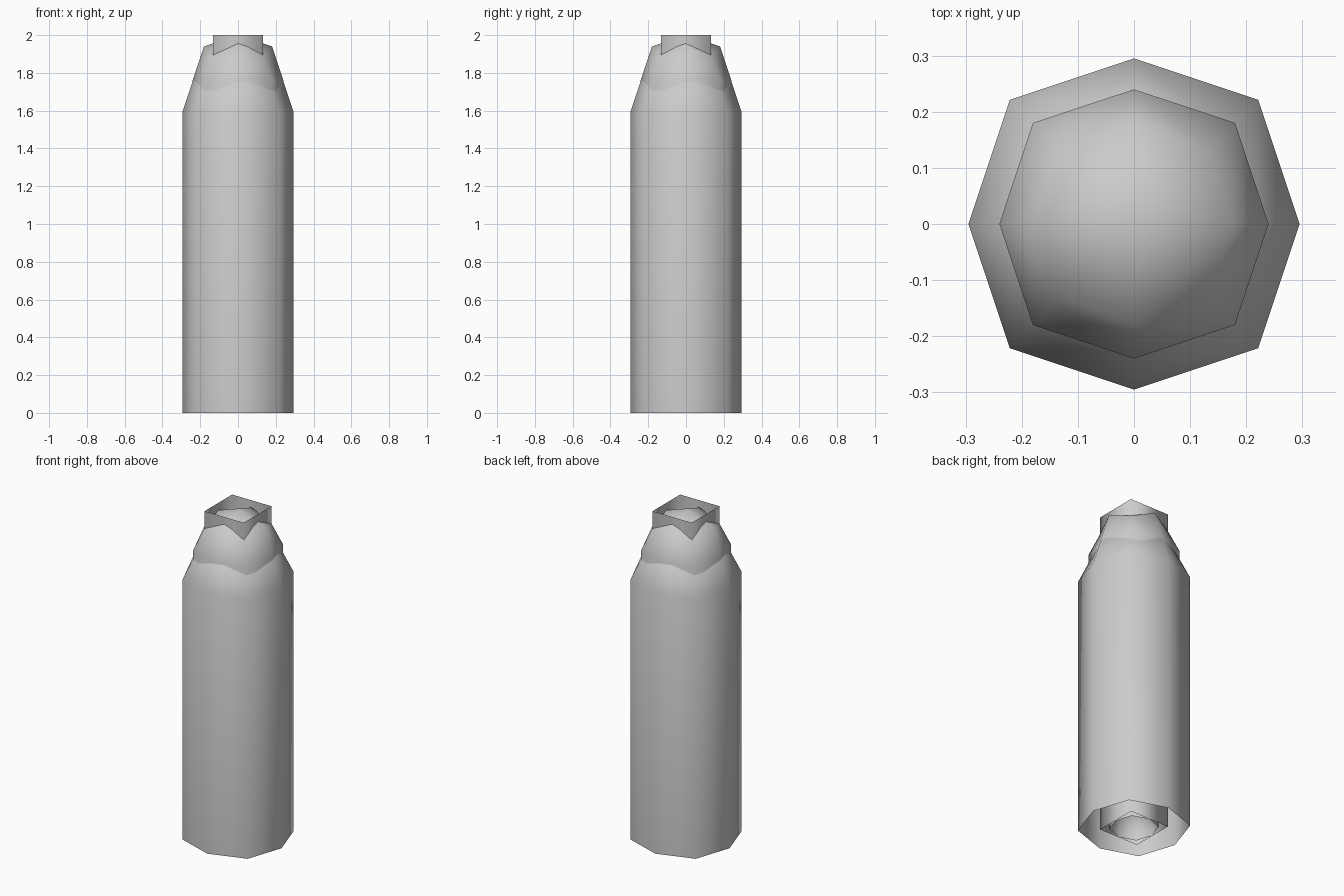
import bpy
import bmesh

default_cube = bpy.data.objects.get("Cube")
if default_cube:
    bpy.data.objects.remove(default_cube, do_unlink=True)

grey = bpy.data.materials.new("light grey")
grey.use_nodes = True
grey.diffuse_color = (0.6, 0.6, 0.6, 1)
shader = grey.node_tree.nodes["Principled BSDF"]
shader.inputs["Base Color"].default_value = grey.diffuse_color
shader.inputs["Roughness"].default_value = 0.7


def finish(bm, name):
    """Turn a bmesh into a smooth grey object."""
    mesh = bpy.data.meshes.new(name)
    bm.to_mesh(mesh)
    bm.free()
    mesh.materials.append(grey)
    mesh.shade_smooth()
    obj = bpy.data.objects.new(name, mesh)
    bpy.context.scene.collection.objects.link(obj)
    return obj


def domed_tube(name, radius, equator, bottom):
    """Upper half of a once-rounded cube, with its rim drawn down as a wall."""
    bm = bmesh.new()
    bmesh.ops.create_cube(bm, size=2)
    bmesh.ops.subdivide_edges(bm, edges=bm.edges[:], cuts=1, use_grid_fill=True)
    # Face centres stay out, edge middles and corners are pulled in
    pull = {1: 1, 2: 3 / 4, 3: 5 / 9}
    for v in bm.verts:
        v.co *= radius * pull[sum(abs(c) > 0.5 for c in v.co)]
    lower = [v for v in bm.verts if v.co.z < -0.01]
    bmesh.ops.delete(bm, geom=lower, context='VERTS')
    for v in bm.verts:
        v.co.z += equator
    rim = [e for e in bm.edges if e.is_boundary]
    wall = bmesh.ops.extrude_edge_only(bm, edges=rim)["geom"]
    for v in wall:
        if isinstance(v, bmesh.types.BMVert):
            v.co.z = bottom
    bmesh.ops.recalc_face_normals(bm, faces=bm.faces[:])
    return finish(bm, name)


# Main body and the narrower cap rising through its shoulder
domed_tube("body", 0.295, 1.59, 0)
domed_tube("cap", 0.24, 1.76, 1.0)

# Square core running the full height, open at the top
bm = bmesh.new()
bmesh.ops.create_cube(bm, size=1)
for v in bm.verts:
    v.co.x *= 0.266
    v.co.y *= 0.266
    v.co.z = 2 if v.co.z > 0 else 0
ends = [f for f in bm.faces if abs(f.normal.z) > 0.9]
bmesh.ops.delete(bm, geom=ends, context='FACES_ONLY')
finish(bm, "square_core")

# Small rounded plug inside the lower end of the core
domed_tube("base_plug", 0.13, 0.04, 0)
